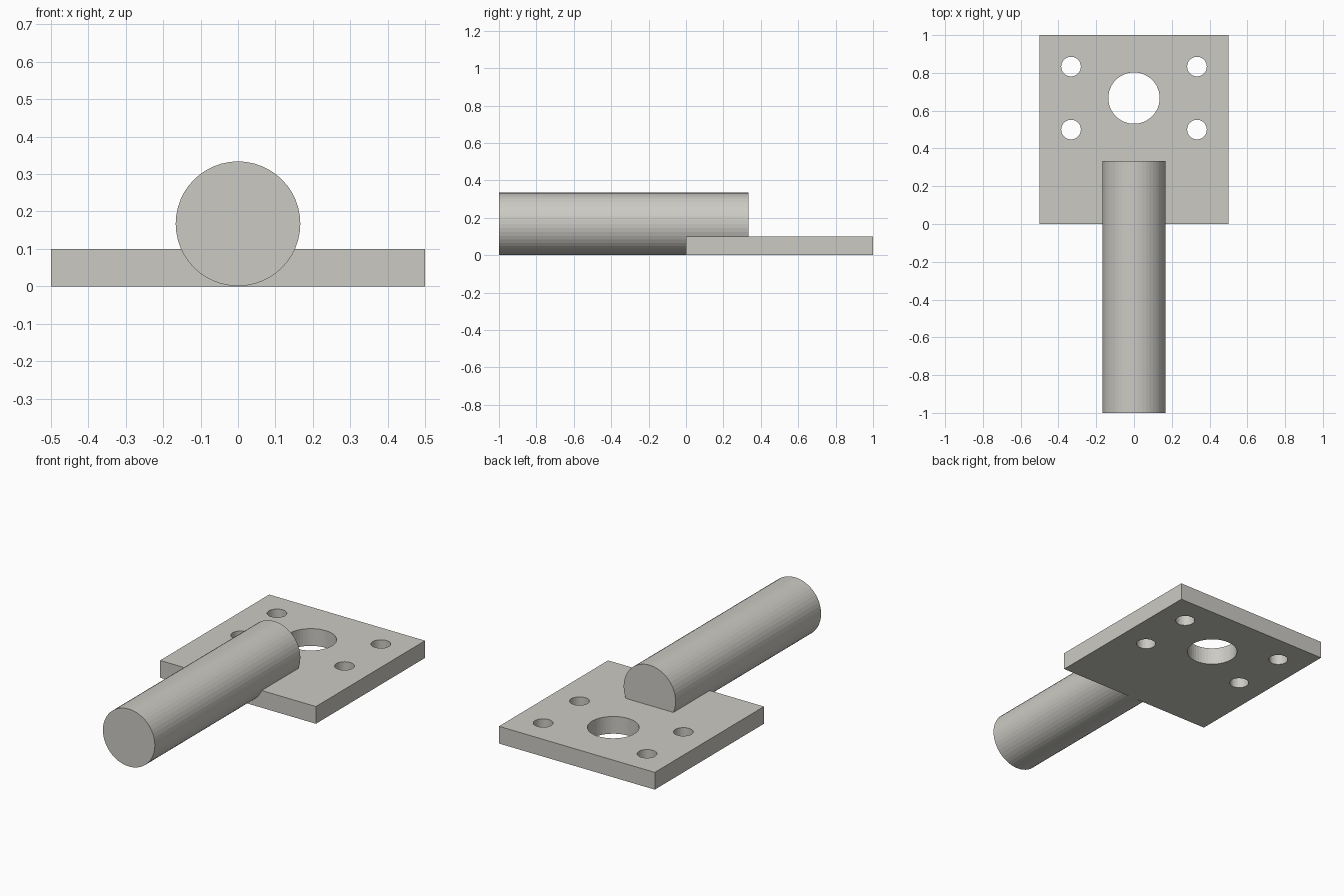
import bpy, math

if "Cube" in bpy.data.objects:
    bpy.data.objects.remove(bpy.data.objects["Cube"])

R = 1 / 6  # shaft radius

metal = bpy.data.materials.new("warm_grey")
metal.diffuse_color = (0.60, 0.59, 0.55, 1)
metal.use_nodes = True
metal.node_tree.nodes["Principled BSDF"].inputs["Base Color"].default_value = metal.diffuse_color


def cylinder(name, radius, depth, loc, rot=(0, 0, 0), sides=48):
    bpy.ops.mesh.primitive_cylinder_add(vertices=sides, radius=radius, depth=depth,
                                        location=loc, rotation=rot)
    ob = bpy.context.object
    ob.name = name
    return ob


def boolean(target, tool, operation):
    mod = target.modifiers.new(operation.lower(), 'BOOLEAN')
    mod.operation = operation
    mod.solver = 'EXACT'
    mod.object = tool
    bpy.context.view_layer.objects.active = target
    bpy.ops.object.modifier_apply(modifier=mod.name)
    bpy.data.objects.remove(tool, do_unlink=True)


# Flat mounting plate
bpy.ops.mesh.primitive_cube_add(size=1, location=(0, 0.5, 0.05))
plate = bpy.context.object
plate.name = "mounting_plate_with_shaft"
plate.scale = (1, 1, 0.1)
bpy.ops.object.transform_apply(location=True, rotation=True, scale=True)
plate.data.materials.append(metal)

# Large centre hole and four bolt holes
boolean(plate, cylinder("centre_hole", 0.136, 0.4, (0, 2 / 3, 0.05)), 'DIFFERENCE')
for x in (-1 / 3, 1 / 3):
    for y in (0.5, 5 / 6):
        boolean(plate, cylinder("bolt_hole", 0.052, 0.4, (x, y, 0.05), sides=32), 'DIFFERENCE')

# Round shaft, half sunk into the plate (raised a hair to avoid a tangent cut)
shaft = cylinder("shaft", R, 4 / 3, (0, -1 / 3, R + 0.0005), (math.pi / 2, 0, 0))
shaft.data.materials.append(metal)
boolean(plate, shaft, 'UNION')
